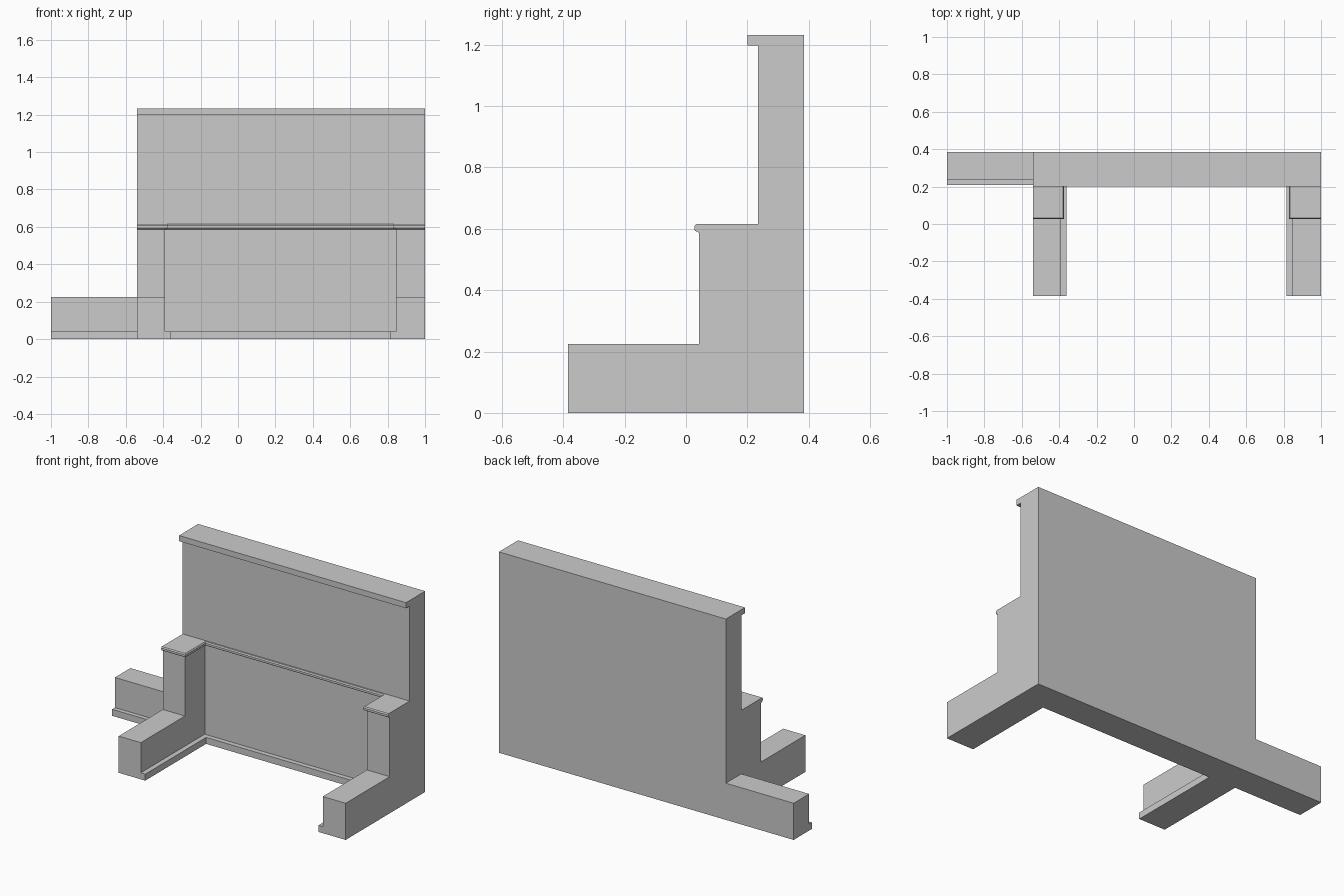
import bpy, bmesh
from mathutils import Vector

if "Cube" in bpy.data.objects:
    bpy.data.objects.remove(bpy.data.objects["Cube"], do_unlink=True)

# One plain plaster colour
GREY = (0.6, 0.6, 0.6, 1)
mat = bpy.data.materials.new("grey plaster")
mat.use_nodes = True
mat.diffuse_color = GREY
mat.node_tree.nodes["Principled BSDF"].inputs["Base Color"].default_value = GREY

LEFT, RIGHT, END = -0.54, 1.0, -1.0
IN_L, IN_R = -0.39, 0.845
FRONT, STEP, WALL, BACK = -0.385, 0.042, 0.235, 0.385


def finish(name, bm):
    bmesh.ops.recalc_face_normals(bm, faces=bm.faces)
    mesh = bpy.data.meshes.new(name)
    bm.to_mesh(mesh)
    bm.free()
    mesh.materials.append(mat)
    bpy.context.collection.objects.link(bpy.data.objects.new(name, mesh))


def extrude_x(name, profile, x0, x1):
    """Extrude a closed (y, z) profile from x0 to x1."""
    bm = bmesh.new()
    face = bm.faces.new([bm.verts.new((x0, y, z)) for y, z in profile])
    new = bmesh.ops.extrude_face_region(bm, geom=[face])["geom"]
    verts = [v for v in new if isinstance(v, bmesh.types.BMVert)]
    bmesh.ops.translate(bm, verts=verts, vec=(x1 - x0, 0, 0))
    finish(name, bm)


def sweep(name, path, profile):
    """Sweep (outward, z) profile along a mitred path, outward to its right."""
    pts = [Vector(p) for p in path]
    sides = []
    for a, b in zip(pts, pts[1:]):
        d = (b - a).normalized()
        sides.append(Vector((d.y, -d.x)))
    # Right-angle corners: the sum of both side vectors is the mitre
    mitres = [sides[0]] + [a + b for a, b in zip(sides, sides[1:])] + [sides[-1]]
    bm = bmesh.new()
    rings = [[bm.verts.new((*(p + m * o), z)) for o, z in profile]
             for p, m in zip(pts, mitres)]
    n = len(profile)
    for a, b in zip(rings, rings[1:]):
        for i in range(n):
            j = (i + 1) % n
            bm.faces.new((a[i], a[j], b[j], b[i]))
    bm.faces.new(rings[0])
    bm.faces.new(rings[-1])
    finish(name, bm)


# Tall back wall with its overhanging top
extrude_x("back_wall", [(BACK, 0), (WALL, 0), (WALL, 1.197), (0.2, 1.197),
                        (0.2, 1.232), (BACK, 1.232)], LEFT, RIGHT)

# Stepped side walls
for name, x0, x1 in (("right_side_wall", LEFT, IN_L), ("left_side_wall", IN_R, RIGHT)):
    extrude_x(name, [(FRONT, 0), (WALL, 0), (WALL, 0.615), (STEP, 0.615),
                     (STEP, 0.225), (FRONT, 0.225)], x0, x1)

# Low wall with a baseboard
extrude_x("low_wall", [(BACK, 0), (0.208, 0), (0.208, 0.04), (WALL, 0.04),
                       (WALL, 0.225), (BACK, 0.225)], END, LEFT)

# Baseboard around the inside
sweep("inner_baseboard",
      [(IN_L, FRONT), (IN_L, WALL), (IN_R, WALL), (IN_R, FRONT)],
      [(0, 0), (0.03, 0), (0.03, 0.04), (0, 0.04)])

# Chair rail across the side wall fronts and around the inside
sweep("chair_rail",
      [(LEFT, STEP), (IN_L, STEP), (IN_L, WALL), (IN_R, WALL), (IN_R, STEP), (RIGHT, STEP)],
      [(0, 0.587), (0.012, 0.593), (0.015, 0.598), (0.015, 0.608),
       (0.01, 0.615), (0, 0.615)])
